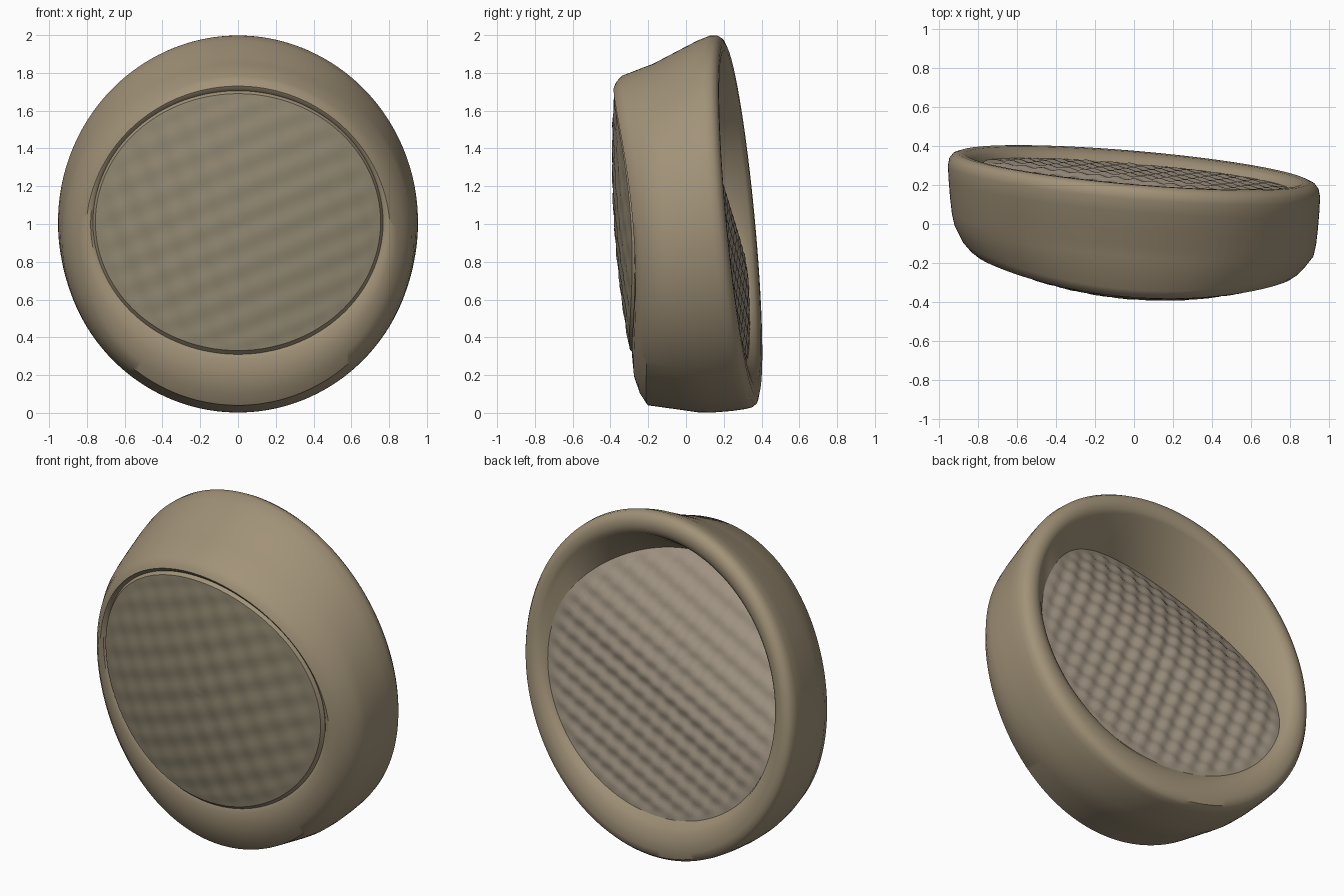
import bpy, math

if "Cube" in bpy.data.objects:
    bpy.data.objects.remove(bpy.data.objects["Cube"])

SEG = 192


def front_y(x, z):
    # domed surface of the front face
    return -0.39 + 0.24 * (x - 0.15) ** 2 + 0.09 * (z - 1.35) ** 2


def rim_y(x, z):
    # tilted plane through the back rim
    return -0.085 * x - 0.093 * (z - 1)


def floor_y(x, z):
    # recessed floor: shallow at the bottom right, deeper at the upper left
    t = max(0, 0.93 * (z - 1) - 0.37 * x)
    return 0.24 + rim_y(x, z) - 0.5 * t ** 1.7


def material(name, rgb):
    m = bpy.data.materials.new(name)
    m.diffuse_color = (*rgb, 1)
    m.use_nodes = True
    m.node_tree.nodes["Principled BSDF"].inputs["Base Color"].default_value = m.diffuse_color
    return m


def ring_points(ring):
    # ring = (depth surface, offset in y, lowest z, highest z, x radius)
    surf, off, zb, zt, rx = ring
    pts = []
    for i in range(SEG):
        a = 2 * math.pi * i / SEG
        x = rx * math.cos(a)
        z = (zb + zt) / 2 + (zt - zb) / 2 * math.sin(a)
        pts.append((x, surf(x, z) + off, z))
    return pts


def make_object(name, verts, faces, mat):
    me = bpy.data.meshes.new(name)
    me.from_pydata(verts, [], faces)
    me.materials.append(mat)
    ob = bpy.data.objects.new(name, me)
    bpy.context.collection.objects.link(ob)
    bpy.context.view_layer.objects.active = ob
    ob.select_set(True)
    bpy.ops.object.shade_smooth_by_angle(angle=math.radians(40))
    ob.select_set(False)
    return ob


def bridge(n):
    return [(r * SEG + i, r * SEG + (i + 1) % SEG,
             (r + 1) * SEG + (i + 1) % SEG, (r + 1) * SEG + i)
            for r in range(n - 1) for i in range(SEG)]


def loft(name, rings, mat):
    verts = [p for r in rings for p in ring_points(r)]
    return make_object(name, verts, [f[::-1] for f in bridge(len(rings))], mat)


def dimpled_disc(name, ring, amp, pitch, back, mat, n=44):
    # rings shrinking to a centre point, with a grid of small round bumps
    surf, off, zb, zt, rx = ring
    zc = (zb + zt) / 2
    verts = []
    for k in range(n):
        s = 1 - k / n
        fade = min(1, (1 - s) * 12)
        for x, _, z in ring_points(ring):
            x, z = x * s, zc + (z - zc) * s
            u, v = 2 * math.pi * (x + 0.4 * z) / pitch, 2 * math.pi * (z - 0.4 * x) / pitch
            bump = amp * fade * (math.cos(u) + math.cos(v)) / 2
            verts.append((x, surf(x, z) + off + bump, z))
    faces = bridge(n)
    verts.append((0, surf(0, zc) + off, zc))
    last = (n - 1) * SEG
    faces += [(last + i, last + (i + 1) % SEG, n * SEG) for i in range(SEG)]
    if back:
        faces = [f[::-1] for f in faces]
    return make_object(name, verts, faces, mat)


clay = material("tan_clay", (0.36, 0.29, 0.19))
inner = material("grey_brown_clay", (0.36, 0.30, 0.23))
dark = material("dark_clay", (0.29, 0.25, 0.17))

front_edge = (front_y, 0.0, 0.33, 1.69, 0.755)
floor_edge = (floor_y, 0.0, 0.255, 1.71, 0.80)

# Outer wall, rounded lip and sloping inner wall of the lopsided dish
loft("dish_wall", [
    front_edge,
    (front_y, 0.02, 0.31, 1.705, 0.768),       # groove round the front
    (front_y, 0.005, 0.28, 1.715, 0.78),
    (front_y, -0.005, 0.18, 1.73, 0.805),
    (front_y, 0.005, 0.10, 1.755, 0.84),
    (front_y, 0.03, 0.04, 1.785, 0.878),
    (rim_y, -0.09, 0.012, 1.85, 0.92),
    (rim_y, -0.03, 0.003, 1.88, 0.933),
    (rim_y, 0.05, 0.002, 1.92, 0.942),
    (rim_y, 0.15, 0.01, 1.97, 0.95),
    (rim_y, 0.22, 0.02, 1.997, 0.953),
    (rim_y, 0.255, 0.028, 1.998, 0.947),
    (rim_y, 0.278, 0.045, 1.985, 0.93),
    (rim_y, 0.290, 0.085, 1.955, 0.90),
    (rim_y, 0.289, 0.145, 1.92, 0.865),
    (rim_y, 0.278, 0.19, 1.895, 0.845),        # step inside the lip
    (rim_y, 0.265, 0.22, 1.875, 0.825),
    floor_edge,
], clay)

# Recessed dimpled floor on the back
dimpled_disc("dish_floor", floor_edge, 0.010, 0.11, True, inner)

# Domed, faintly dimpled front panel
dimpled_disc("front_panel", front_edge, 0.004, 0.14, False, dark)
